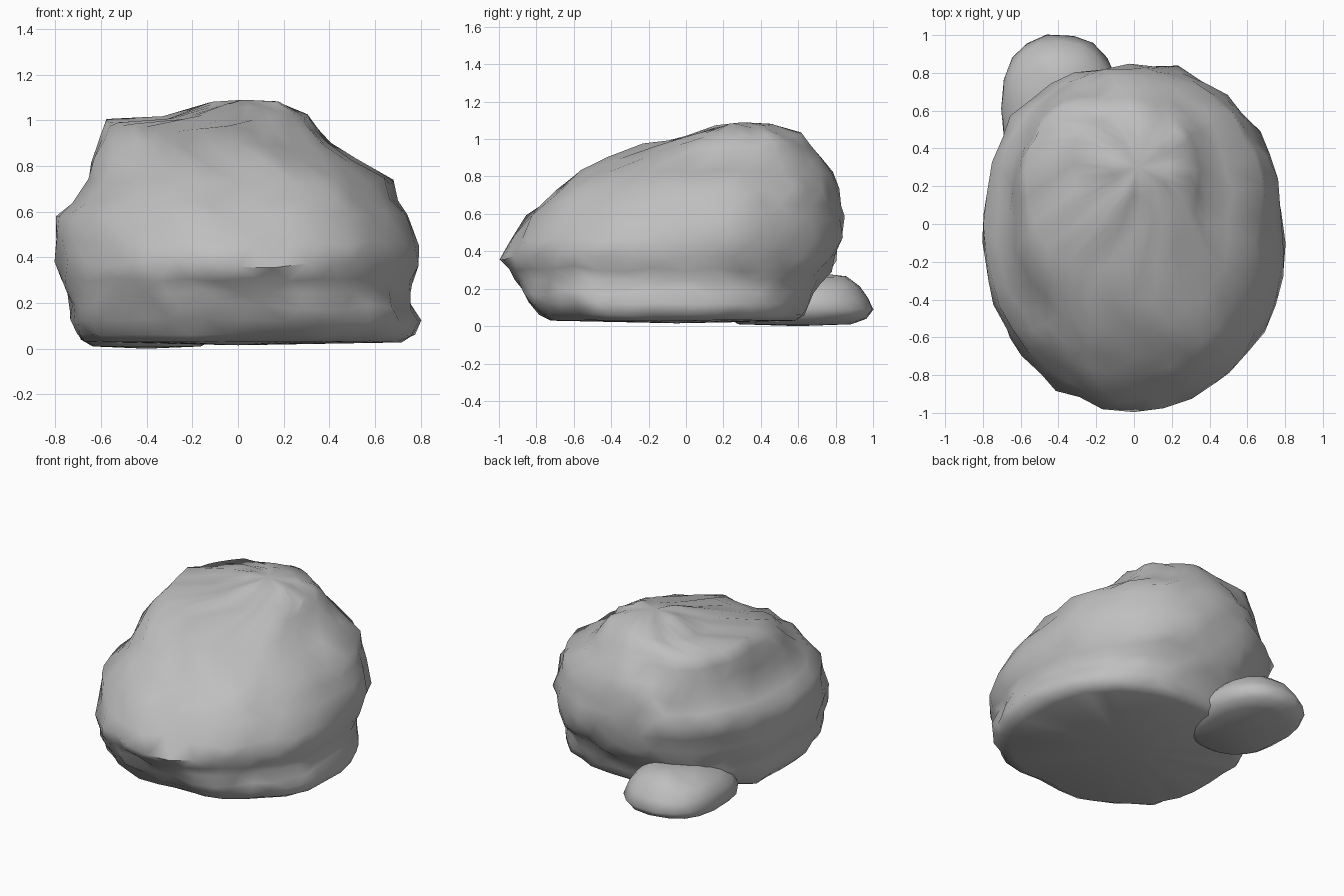
import bpy, bmesh, math
from mathutils import Vector, noise

cube = bpy.data.objects.get("Cube")
if cube:
    bpy.data.objects.remove(cube)

stone = bpy.data.materials.new("stone grey")
stone.use_nodes = True
stone.diffuse_color = (0.52, 0.52, 0.52, 1)
stone.node_tree.nodes["Principled BSDF"].inputs["Base Color"].default_value = (0.52, 0.52, 0.52, 1)


def rounded(value, power):
    return math.copysign(abs(value) ** (2 / power), value)


def chips(p, rough):
    """Broad lumps plus finer chips, fading out on the ground."""
    n = noise.noise_vector(p * 3.5) * rough + noise.noise_vector(p * 9) * rough
    n.z *= min(1, p.z * 4)
    return n


def make_rock(name, rings, top, bottom, sides, rough, cut):
    """Loft rings of (z, x min, x max, y min, y max, squareness) and chip the surface."""
    bm = bmesh.new()
    loops = []
    diagonal = Vector((-1, 1, 0)).normalized()
    for k, (z, x0, x1, y0, y1, power) in enumerate(rings):
        cx, cy = (x0 + x1) / 2, (y0 + y1) / 2
        loop = []
        for i in range(sides):
            a = 2 * math.pi * (i + k % 2 / 2) / sides
            p = Vector((cx + (x1 - x0) / 2 * rounded(math.cos(a), power),
                        cy + (y1 - y0) / 2 * rounded(math.sin(a), power), z))
            # Trim the back right corner of the foot
            p -= diagonal * max(0, p.dot(diagonal) - cut - 1.2 * z)
            loop.append(bm.verts.new(p + chips(p, rough)))
        loops.append(loop)
    for k, (low, high) in enumerate(zip(loops, loops[1:])):
        for i in range(sides):
            j = (i + 1) % sides
            if k % 2:
                bm.faces.new((low[i], high[j], high[i]))
                bm.faces.new((low[i], low[j], high[j]))
            else:
                bm.faces.new((low[i], low[j], high[i]))
                bm.faces.new((low[j], high[j], high[i]))
    # Close both ends with fans
    for loop, tip in ((loops[-1], top), (loops[0][::-1], bottom)):
        v = bm.verts.new(tip)
        for i in range(sides):
            bm.faces.new((loop[i], loop[(i + 1) % sides], v))
    bmesh.ops.recalc_face_normals(bm, faces=bm.faces[:])
    mesh = bpy.data.meshes.new(name)
    bm.to_mesh(mesh)
    bm.free()
    mesh.materials.append(stone)
    rock = bpy.data.objects.new(name, mesh)
    bpy.context.collection.objects.link(rock)
    bpy.ops.object.select_all(action='DESELECT')
    rock.select_set(True)
    bpy.context.view_layer.objects.active = rock
    bpy.ops.object.shade_smooth_by_angle(angle=math.radians(65))


# Boulder: spreading foot, bulging middle, stepped sides, offset crown
boulder_rings = [
    (0.03, -0.68, 0.72, -0.72, 0.58, 2.3),
    (0.06, -0.71, 0.77, -0.78, 0.63, 2.4),
    (0.12, -0.73, 0.79, -0.83, 0.66, 2.4),
    (0.18, -0.73, 0.76, -0.87, 0.69, 2.4),
    (0.24, -0.75, 0.75, -0.90, 0.72, 2.2),
    (0.30, -0.77, 0.77, -0.94, 0.77, 2.2),
    (0.37, -0.78, 0.79, -0.98, 0.80, 2.2),
    (0.47, -0.78, 0.80, -0.92, 0.83, 2.2),
    (0.58, -0.80, 0.74, -0.85, 0.85, 2.2),
    (0.65, -0.72, 0.69, -0.79, 0.83, 2.3),
    (0.73, -0.67, 0.66, -0.71, 0.82, 2.3),
    (0.82, -0.64, 0.51, -0.58, 0.77, 2.3),
    (0.90, -0.61, 0.40, -0.42, 0.71, 2.4),
    (0.97, -0.57, 0.35, -0.22, 0.67, 2.4),
    (1.02, -0.33, 0.30, -0.02, 0.61, 2.2),
    (1.07, -0.12, 0.20, 0.14, 0.48, 2.0),
]
make_rock("boulder", boulder_rings, (0.02, 0.3, 1.09), (0, -0.05, 0.015),
          36, 0.03, 0.56)

# Small stone tucked against the back right of the boulder
stone_rings = [
    (0.01, -0.64, -0.16, 0.28, 0.88, 2.4),
    (0.04, -0.69, -0.11, 0.24, 0.96, 2.4),
    (0.09, -0.70, -0.08, 0.23, 1.00, 2.4),
    (0.15, -0.69, -0.10, 0.28, 0.97, 2.3),
    (0.21, -0.64, -0.15, 0.38, 0.93, 2.2),
    (0.26, -0.54, -0.25, 0.55, 0.86, 2.0),
]
make_rock("small_stone", stone_rings, (-0.4, 0.74, 0.28), (-0.4, 0.6, 0.0),
          18, 0.012, 1.1)
